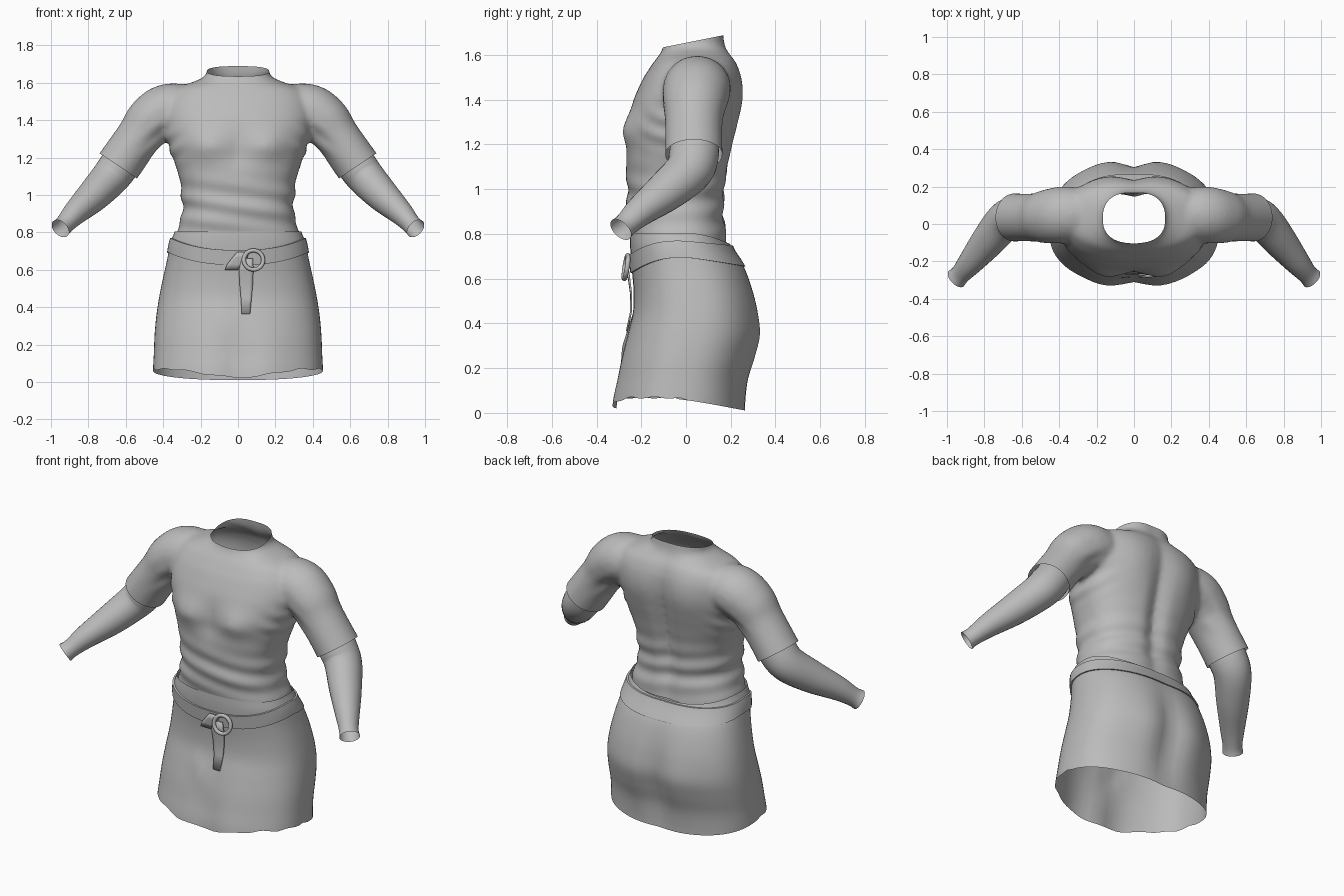
import bpy, bmesh
from math import sin, cos, pi, exp, copysign
from mathutils import Vector

if "Cube" in bpy.data.objects:
    bpy.data.objects.remove(bpy.data.objects["Cube"])

cloth = bpy.data.materials.new("grey cloth")
cloth.use_nodes = True
GREY = (0.5, 0.5, 0.5, 1)
cloth.diffuse_color = GREY
cloth.node_tree.nodes["Principled BSDF"].inputs["Base Color"].default_value = GREY

# Profiles: height, half width, front y, back y
TORSO = [(.68, .33, -.245, .19), (.8, .328, -.245, .183), (.9, .298, -.262, .172),
         (1.0, .303, -.262, .178), (1.1, .315, -.27, .192), (1.2, .35, -.262, .212),
         (1.27, .375, -.262, .228), (1.4, .40, -.235, .25), (1.5, .39, -.19, .248),
         (1.57, .34, -.145, .225), (1.61, .225, -.113, .195), (1.64, .17, -.1, .178),
         (1.74, .168, -.098, .165)]
SKIRT = [(-.02, .455, -.325, .265), (.05, .455, -.322, .265), (.15, .45, -.303, .274),
         (.25, .446, -.285, .302), (.35, .437, -.262, .325), (.45, .422, -.238, .318),
         (.55, .402, -.235, .297), (.65, .38, -.243, .262), (.75, .36, -.25, .2),
         (.81, .338, -.25, .188)]
POWER = 2.4


def bump(d, s):
    return exp(-(d / s) ** 2)


def profile(rows, z):
    """Catmull-Rom lookup of a profile at height z."""
    z = min(max(z, rows[0][0]), rows[-1][0])
    i = next(k for k in range(len(rows) - 1) if z <= rows[k + 1][0])
    a, b, c, d = (rows[min(max(k, 0), len(rows) - 1)] for k in range(i - 1, i + 3))
    t = (z - b[0]) / (c[0] - b[0])
    return [.5 * (2 * q + (r - p) * t + (2 * p - 5 * q + 4 * r - s) * t ** 2
                  + (3 * q - p - 3 * r + s) * t ** 3)
            for p, q, r, s in zip(a[1:], b[1:], c[1:], d[1:])]


def torso_shape(x, z, back):
    if back > 0:    # spine groove and shoulder blades
        return back * (-.035 * bump(x, .05) * bump(z - 1.15, .38)
                       + .012 * bump(abs(x) - .17, .09) * bump(z - 1.4, .14))
    chest = bump(abs(x) - .17, .1) * bump(z - 1.26, .085)
    return back * (.035 * chest - .012 * bump(x, .05) * bump(z - 1.24, .1))


def skirt_shape(x, z, back):
    if back > 0:    # seat
        return back * (.015 * bump(abs(x) - .16, .1) - .025 * bump(x, .06)) * bump(z - .3, .25)
    low = bump(z, .3)
    return back * (.014 * bump(abs(x) - .17, .1) * low - .015 * bump(x, .06) * low
                   + .012 * bump(x + .06 + (z - .3) * .4, .035) * bump(z - .32, .1))


def surface(rows, shape, a, z, off=0.0):
    """Point on a rounded body at angle a and height z."""
    hw, yf, yb = profile(rows, z)
    c, s = cos(a), sin(a)
    x = (hw + off) * copysign(abs(c) ** (2 / POWER), c)
    sy = copysign(abs(s) ** (2 / POWER), s)
    y = (yf + yb) / 2 + ((yb - yf) / 2 + off) * sy + shape(x, z, sy)
    return Vector((x, y, z))


def front_y(x, z):
    """Front of the skirt at x and z."""
    hw, yf, yb = profile(SKIRT, z)
    s = -(1 - abs(x / hw) ** POWER) ** (1 / POWER)
    return (yf + yb) / 2 + (yb - yf) / 2 * s + skirt_shape(x, z, s)


def add_rings(bm, rings, caps=False, closed=True):
    loops = [[bm.verts.new(p) for p in ring] for ring in rings]
    n = len(loops[0])
    for lo, hi in zip(loops, loops[1:]):
        for i in range(n if closed else n - 1):
            j = (i + 1) % n
            bm.faces.new((lo[i], lo[j], hi[j], hi[i]))
    if caps:
        bm.faces.new(loops[0][::-1])
        bm.faces.new(loops[-1])


def finish(name, bm, angle=50):
    bmesh.ops.recalc_face_normals(bm, faces=bm.faces)
    me = bpy.data.meshes.new(name)
    bm.to_mesh(me)
    bm.free()
    me.materials.append(cloth)
    ob = bpy.data.objects.new(name, me)
    bpy.context.collection.objects.link(ob)
    activate(ob)
    bpy.ops.object.shade_smooth_by_angle(angle=angle * pi / 180)
    return ob


def activate(ob):
    bpy.ops.object.select_all(action='DESELECT')
    ob.select_set(True)
    bpy.context.view_layer.objects.active = ob


def tube(points, side, n=28, steps=6):
    """Rings around a smooth path of x, y, z, radius points."""
    rows = [(float(i),) + p for i, p in enumerate(points)]
    total = (len(points) - 1) * steps
    path = [profile(rows, i / steps) for i in range(total + 1)]
    rings = []
    for i, (x, y, z, r) in enumerate(path):
        p, q = path[max(i - 1, 0)], path[min(i + 1, total)]
        d = (Vector(q[:3]) - Vector(p[:3])).normalized()
        u = d.cross(Vector((0, 1, 0))).normalized()
        v = u.cross(d)
        ring = [Vector((x, y, z)) + r * (u * cos(k * 2 * pi / n) + v * 1.06 * sin(k * 2 * pi / n))
                for k in range(n)]
        rings.append([Vector((p.x * side, p.y, p.z)) for p in ring])
    return rings


# Shirt: trunk and short sleeves fused into one skin
SLEEVE = [(.18, .05, 1.45, .12), (.36, .05, 1.455, .142), (.46, .04, 1.40, .137),
          (.53, .035, 1.31, .122), (.64, .035, 1.155, .122), (.71, .035, 1.05, .126)]
N = 72
angles = [k * 2 * pi / N for k in range(N)]
bm = bmesh.new()
add_rings(bm, [[surface(TORSO, torso_shape, a, .68 + 1.06 * i / 60) for a in angles]
               for i in range(61)], caps=True)
for side in (1, -1):
    add_rings(bm, tube(SLEEVE, side), caps=True)
shirt = finish("shirt", bm)
mod = shirt.modifiers.new("fuse", 'REMESH')
mod.mode, mod.voxel_size = 'VOXEL', .014
mod = shirt.modifiers.new("soften", 'SMOOTH')
mod.factor, mod.iterations = .5, 8
for m in ("fuse", "soften"):
    bpy.ops.object.modifier_apply(modifier=m)

# Open the neck, waist and cuffs, then add cloth wrinkles
bm = bmesh.new()
bm.from_mesh(shirt.data)


def cut(point, normal, keep=lambda f: True):
    faces = [f for f in bm.faces if keep(f.calc_center_median())]
    geom = set(faces) | {e for f in faces for e in f.edges} | {v for f in faces for v in f.verts}
    bmesh.ops.bisect_plane(bm, geom=list(geom), plane_co=point, plane_no=normal, clear_outer=True)


cut((0, -.1, 1.635), (0, -.2, 1))
cut((0, -.25, .795), (0, -.1, -1))
for side in (1, -1):
    cut((side * .64, .035, 1.155), (side * .555, 0, -.83), lambda c: c.x * side > .5)
bm.normal_update()
for v in bm.verts:
    x, y, z = v.co
    waist = bump(z - .93, .14) * (1 if abs(x) < .42 else 0)
    pit = bump(abs(x) - .4, .09) * bump(z - 1.27, .1)
    v.co += v.normal * (.006 * waist * sin(z * 55 + x * 9) + .006 * pit * sin(z * 60 + abs(x) * 45))
old = shirt.data
shirt.name = "shirt_blank"
bpy.data.objects.remove(shirt)
bpy.data.meshes.remove(old)
finish("shirt", bm, 70)

# Long under-sleeves
FOREARM = [(.58, .04, 1.24, .1), (.64, .035, 1.15, .105), (.695, .01, 1.08, .1),
           (.78, -.09, .99, .087), (.87, -.2, .905, .066), (.925, -.265, .845, .052),
           (.95, -.292, .82, .055)]
for side, label in ((1, "left"), (-1, "right")):
    bm = bmesh.new()
    add_rings(bm, tube(FOREARM, side))
    finish(label + "_under_sleeve", bm)


# Skirt with an uneven hem
def hem(a):
    s = sin(a)
    if s > 0:
        return .06 - .05 * s
    return .02 + .048 * min(1, abs(cos(a)) * 1.5) + .004 * sin(a * 14)


def rim(a):
    return .805 - .05 * max(0, sin(a)) ** 2


bm = bmesh.new()
add_rings(bm, [[surface(SKIRT, skirt_shape, a, hem(a) + (rim(a) - hem(a)) * i / 36)
                for a in angles] for i in range(37)])
finish("skirt", bm)


# Belt slung low at the front
def belt_z(a, t):
    f, b = max(0, -sin(a)) ** 2, max(0, sin(a))
    low, high = .695 - .07 * f - .04 * b, .77 - .065 * f - .022 * b
    return low + (high - low) * t


bm = bmesh.new()
add_rings(bm, [[surface(SKIRT, skirt_shape, a, belt_z(a, t), off) for a in angles]
               for t, off in ((0, -.004), (0, .008), (.35, .009), (.7, .009), (1, .01), (1, -.004))])
finish("belt", bm, 40)


# Belt end and hanging strap: z, left x, right x, lift
def strap(name, rows):
    bm = bmesh.new()
    add_rings(bm, [[Vector((x0 + (x1 - x0) * k / 4, front_y(x0 + (x1 - x0) * k / 4, z) - lift, z))
                    for k in range(5)] for z, x0, x1, lift in rows], closed=False)
    ob = finish(name, bm, 40)
    mod = ob.modifiers.new("thickness", 'SOLIDIFY')
    mod.thickness, mod.offset = .008, 0


strap("hanging_strap", [(.365, .02, .065, .008), (.45, .015, .073, .01), (.53, .008, .08, .012),
                        (.6, .005, .082, .018), (.66, .02, .08, .02)])
strap("belt_end", [(.6, -.07, .0, .016), (.63, -.058, .03, .018), (.665, -.03, .05, .019),
                   (.695, -.005, .06, .018)])

# Ring buckle
bpy.ops.mesh.primitive_torus_add(major_radius=.052, minor_radius=.011, major_segments=36,
                                 minor_segments=10, location=(.083, -.268, .652),
                                 rotation=(pi / 2 - .15, 0, .1))
buckle = bpy.context.object
buckle.name = "ring_buckle"
buckle.data.materials.append(cloth)
bpy.ops.object.shade_smooth_by_angle(angle=1)
